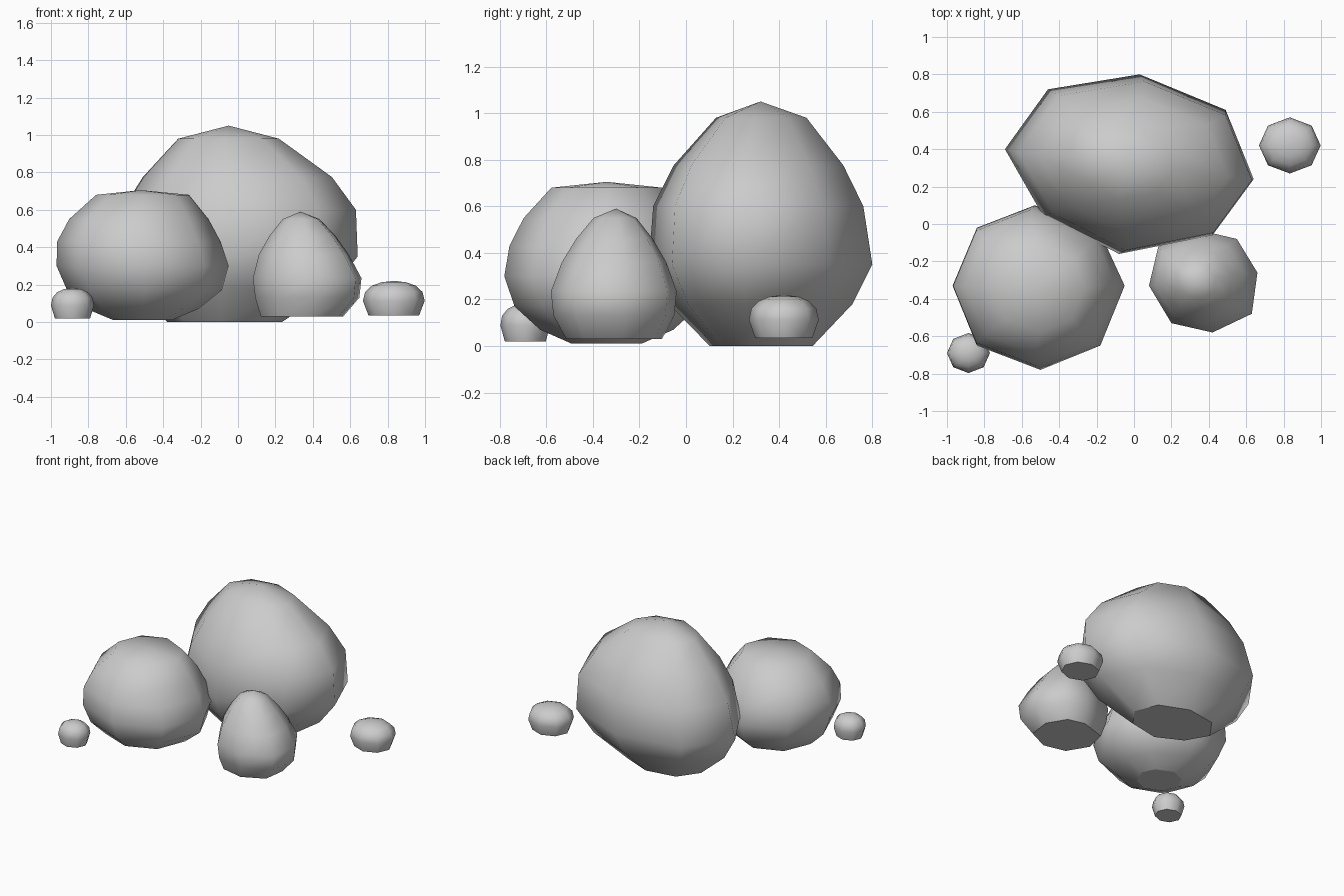
import bpy, bmesh
from math import cos, sin, pi

if "Cube" in bpy.data.objects:
    bpy.data.objects.remove(bpy.data.objects["Cube"])


def rock(name, top, outline, rings):
    """Stack scaled copies of an 8-sided outline. rings: (z, scale, dx, dy)."""
    cx = sum(p[0] for p in outline) / len(outline)
    cy = sum(p[1] for p in outline) / len(outline)
    bm = bmesh.new()
    loops = []
    for z, s, dx, dy in rings:
        loops.append([bm.verts.new((cx + (x - cx) * s + dx, cy + (y - cy) * s + dy, z))
                      for x, y in outline])
    tip = bm.verts.new(top)
    n = len(outline)
    for i in range(n):
        j = (i + 1) % n
        bm.faces.new((tip, loops[0][i], loops[0][j]))
        for a, b in zip(loops, loops[1:]):
            bm.faces.new((a[i], b[i], b[j], a[j]))
    bm.faces.new(loops[-1])
    bmesh.ops.recalc_face_normals(bm, faces=bm.faces)
    mesh = bpy.data.meshes.new(name)
    bm.to_mesh(mesh)
    bm.free()
    for f in mesh.polygons:
        f.use_smooth = len(f.vertices) < 5   # flat underside stays flat
    obj = bpy.data.objects.new(name, mesh)
    bpy.context.collection.objects.link(obj)
    return obj


def octagon(cx, cy, rx, ry):
    return [(cx + rx * cos(i * pi / 4), cy + ry * sin(i * pi / 4)) for i in range(8)]


# Large boulder at the back
rock("large_boulder", (-0.05, 0.32, 1.05),
     [(-0.69, 0.40), (-0.46, 0.72), (0.03, 0.80), (0.49, 0.61),
      (0.64, 0.24), (0.42, -0.06), (-0.08, -0.16), (-0.49, 0.05)],
     [(0.98, 0.405, -0.03, 0), (0.775, 0.76, 0.02, -0.01), (0.60, 0.94, 0.03, -0.01),
      (0.35, 1.0, 0, 0), (0.18, 0.82, -0.02, 0), (0.0, 0.46, -0.05, 0)])

# Round boulder at the front left
rock("round_boulder", (-0.52, -0.34, 0.705),
     [(-0.97, -0.33), (-0.84, -0.02), (-0.53, 0.10), (-0.17, -0.07),
      (-0.05, -0.33), (-0.18, -0.65), (-0.50, -0.78), (-0.84, -0.65)],
     [(0.68, 0.54, 0, 0), (0.55, 0.81, -0.02, 0), (0.43, 0.95, -0.02, 0),
      (0.30, 1.0, 0, 0), (0.17, 0.90, 0.01, 0), (0.07, 0.65, 0, 0),
      (0.01, 0.34, 0, 0)])

# Pointed rock at the front right
rock("pointed_rock", (0.335, -0.30, 0.59),
     [(0.08, -0.33), (0.13, -0.12), (0.38, -0.04), (0.55, -0.08),
      (0.66, -0.26), (0.63, -0.48), (0.42, -0.58), (0.20, -0.53)],
     [(0.55, 0.34, -0.04, 0), (0.46, 0.61, -0.03, 0), (0.36, 0.83, -0.02, 0),
      (0.235, 1.0, 0, 0), (0.13, 0.96, 0, 0), (0.03, 0.76, -0.03, 0)])

# Two pebbles, given as (name, centre, radii, base z, top z)
for name, (cx, cy), (rx, ry), base, top in [
        ("left_pebble", (-0.885, -0.69), (0.115, 0.107), 0.02, 0.182),
        ("right_pebble", (0.833, 0.42), (0.165, 0.15), 0.035, 0.22)]:
    h = top - base
    rock(name, (cx, cy, top), octagon(cx, cy, rx, ry),
         [(base + h * t, s, 0, 0) for t, s in
          ((0.96, 0.40), (0.86, 0.71), (0.68, 0.93), (0.42, 1.0), (0.0, 0.82))])
